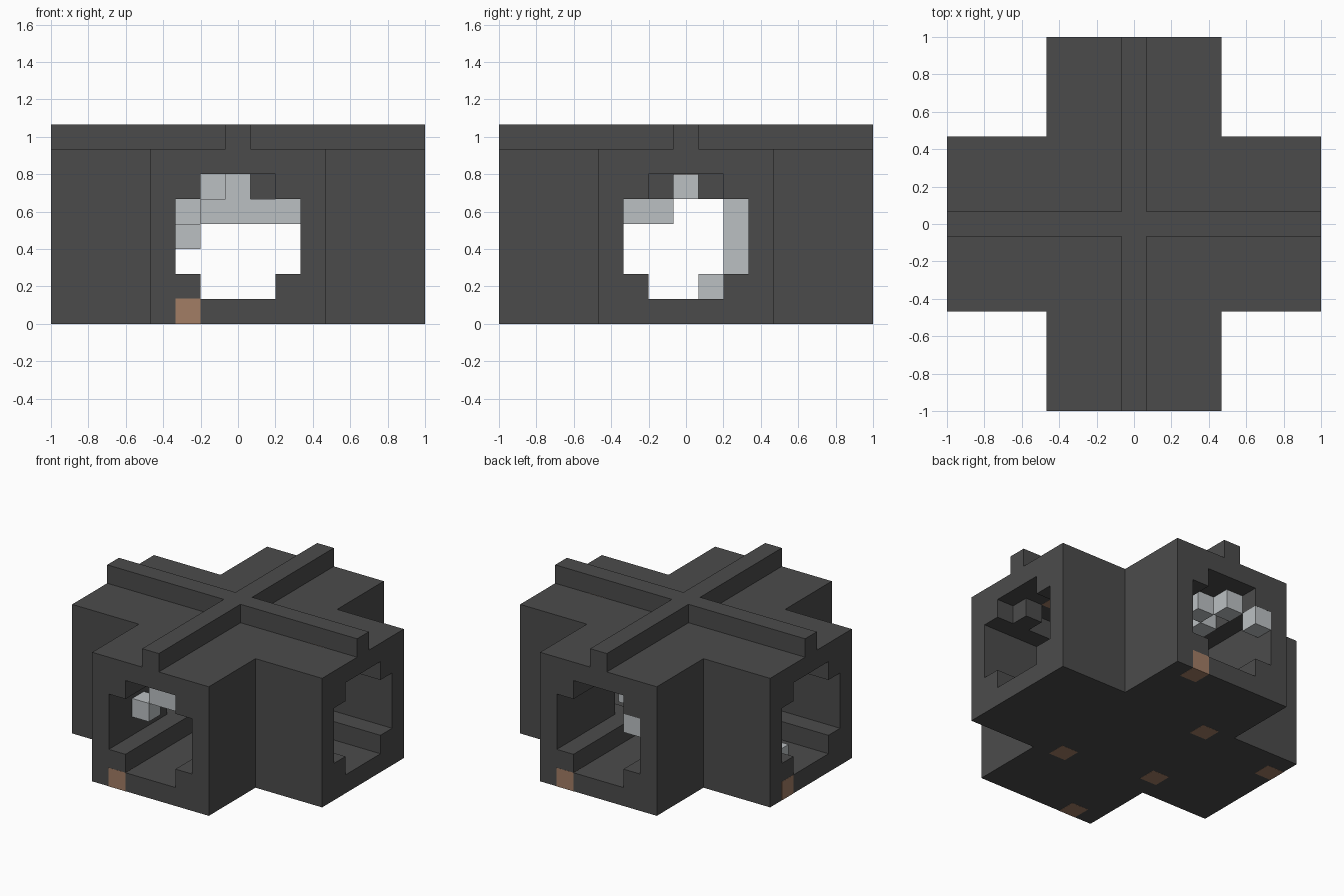
import bpy
import bmesh

if "Cube" in bpy.data.objects:
    bpy.data.objects.remove(bpy.data.objects["Cube"], do_unlink=True)

U = 2 / 15  # one block


def material(name, rgb):
    mat = bpy.data.materials.new(name)
    mat.use_nodes = True
    mat.diffuse_color = (*rgb, 1)
    mat.node_tree.nodes["Principled BSDF"].inputs["Base Color"].default_value = (*rgb, 1)
    return mat


STONE = material("dark stone", (0.071, 0.071, 0.071))
WEB = material("pale grey", (0.5, 0.53, 0.545))
BROWN = material("rusty brown", (0.36, 0.205, 0.13))


def finish(bm, name, mat):
    bmesh.ops.scale(bm, vec=(U, U, U), verts=bm.verts)
    bmesh.ops.recalc_face_normals(bm, faces=bm.faces)
    mesh = bpy.data.meshes.new(name)
    bm.to_mesh(mesh)
    bm.free()
    mesh.materials.append(mat)
    obj = bpy.data.objects.new(name, mesh)
    bpy.context.collection.objects.link(obj)
    return obj


def prism(bm, outline, z0, z1):
    face = bm.faces.new([bm.verts.new((x, y, z0)) for x, y in outline])
    top = bmesh.ops.extrude_face_region(bm, geom=[face])["geom"]
    verts = [v for v in top if isinstance(v, bmesh.types.BMVert)]
    bmesh.ops.translate(bm, vec=(0, 0, z1 - z0), verts=verts)


def cross_slab(name, half, z0, z1, end=7.5):
    """Plus-shaped slab whose arms are 2 * half wide."""
    corner = [(end, -half), (end, half), (half, half)]
    outline = []
    for _ in range(4):
        outline += corner
        corner = [(-y, x) for x, y in corner]
    bm = bmesh.new()
    prism(bm, outline, z0, z1)
    finish(bm, name, STONE)


def corner_walls(name, inner, z0, z1, outer=3.5, end=7.5):
    """L-shaped wall in each quadrant, leaving both passages open."""
    ell = [(inner, inner), (end, inner), (end, outer),
           (outer, outer), (outer, end), (inner, end)]
    bm = bmesh.new()
    for sx in (-1, 1):
        for sy in (-1, 1):
            prism(bm, [(x * sx, y * sy) for x, y in ell], z0, z1)
    finish(bm, name, STONE)


def blocks(name, cells, mat, size=1.0):
    bm = bmesh.new()
    for x, y, z in cells:
        cube = bmesh.ops.create_cube(bm, size=size)
        bmesh.ops.translate(bm, vec=(x, y, z + 0.5), verts=cube["verts"])
    finish(bm, name, mat)


# Crossing passages, from the floor up
cross_slab("floor", 3.5, 0, 1)
corner_walls("ledges", 1.5, 1, 2)
corner_walls("walls", 2.5, 2, 5)
corner_walls("haunches", 1.5, 5, 6)
cross_slab("roof", 3.5, 6, 7)
cross_slab("roof_ridge", 0.5, 7, 8)

# Loose stones under the ceiling
blocks("ceiling_stones", [(6, -1, 5), (-5, 1, 5), (1, -4, 5)], STONE)

# Brown blocks set flush into the floor and ceiling
blocks("brown_blocks", [(2, 7, 0), (-2, 3, 0), (2, -3, 0), (-3, -2, 0),
                        (-7, 2, 0), (-2, -7, 0), (5, 0, 6)], BROWN, 1.01)

# Cobwebs in the front, back, right and left arms
blocks("front_cobweb", [(x, -5, 4) for x in range(-1, 3)]
       + [(-2, -5, 3), (0, -5, 5)], WEB, 0.999)
blocks("back_cobweb", [(0, 5, 5), (-1, 6, 5), (-2, 7, 4), (-1, 4, 5)], WEB, 0.999)
blocks("right_cobweb", [(3, -2, 4), (3, -1, 4), (3, 0, 5)], WEB, 0.999)
blocks("left_cobweb", [(-4, 2, z) for z in (2, 3, 4)] + [(-6, 1, 1)], WEB, 0.999)
